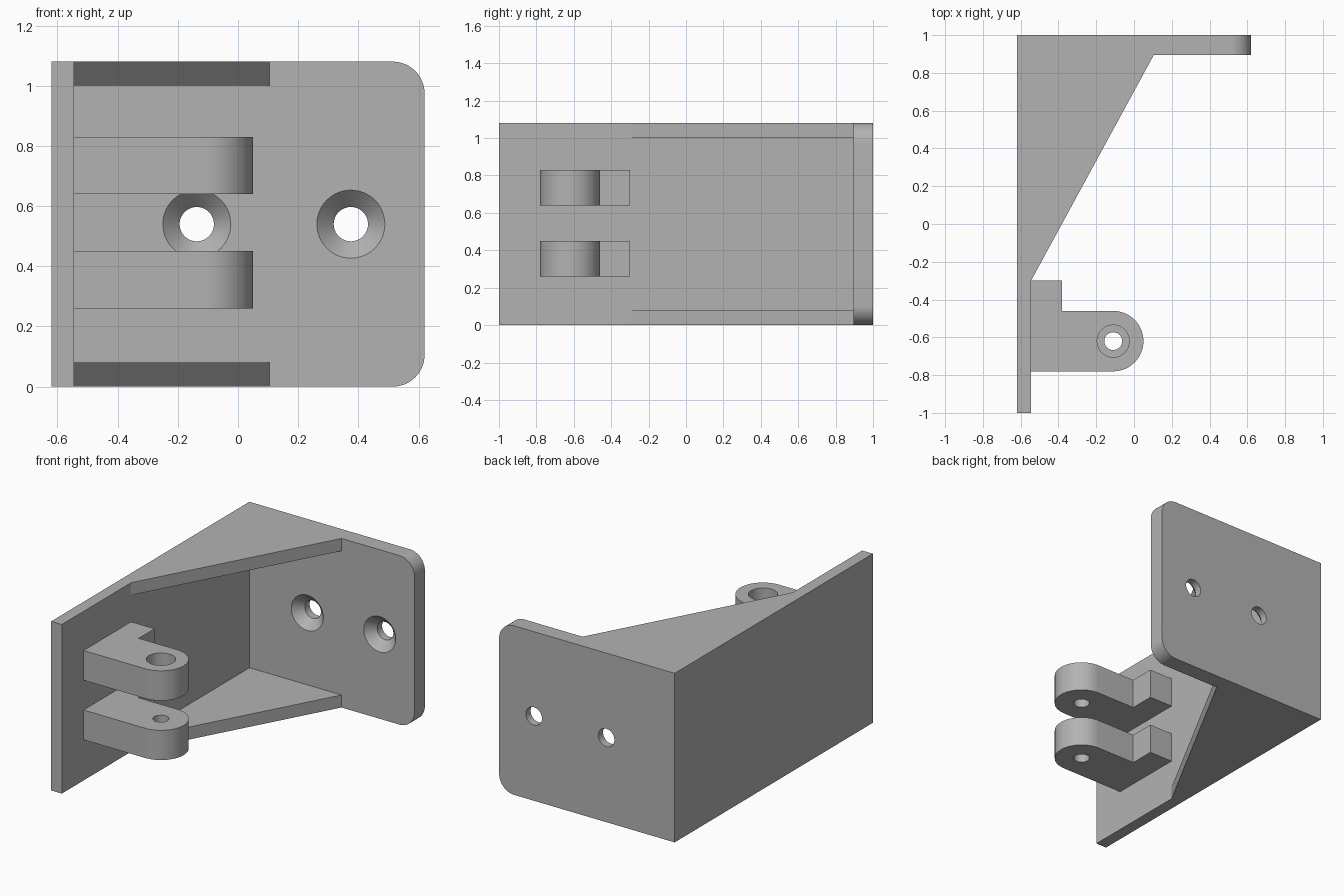
import bpy, bmesh, math
from mathutils import Vector, Matrix

cube = bpy.data.objects.get("Cube")
if cube:
    bpy.data.objects.remove(cube, do_unlink=True)

grey = bpy.data.materials.new("plain grey")
grey.use_nodes = True
grey.diffuse_color = (0.45, 0.45, 0.45, 1)
grey.node_tree.nodes["Principled BSDF"].inputs["Base Color"].default_value = grey.diffuse_color


def add_object(name, bm):
    bmesh.ops.recalc_face_normals(bm, faces=bm.faces)
    mesh = bpy.data.meshes.new(name)
    bm.to_mesh(mesh)
    bm.free()
    mesh.materials.append(grey)
    obj = bpy.data.objects.new(name, mesh)
    bpy.context.collection.objects.link(obj)
    return obj


def prism(outline, z0, z1):
    """Extrude an xy outline between two heights."""
    bm = bmesh.new()
    face = bm.faces.new([bm.verts.new((x, y, z0)) for x, y in outline])
    side = bmesh.ops.extrude_face_region(bm, geom=[face])["geom"]
    top = [v for v in side if isinstance(v, bmesh.types.BMVert)]
    bmesh.ops.translate(bm, verts=top, vec=(0, 0, z1 - z0))
    return bm


def lathe_cutter(name, steps, matrix):
    """Round cutter from (radius, height) steps along its axis."""
    bm = bmesh.new()
    n = 64
    rings = [[bm.verts.new((r * math.cos(math.tau * i / n), r * math.sin(math.tau * i / n), h))
              for i in range(n)] for r, h in steps]
    for a, b in zip(rings, rings[1:]):
        for i in range(n):
            j = (i + 1) % n
            bm.faces.new((a[i], a[j], b[j], b[i]))
    bm.faces.new(rings[0])
    bm.faces.new(rings[-1])
    bm.transform(matrix)
    return add_object(name, bm)


def cut(obj, cutter):
    mod = obj.modifiers.new("cut", 'BOOLEAN')
    mod.operation = 'DIFFERENCE'
    mod.solver = 'EXACT'
    mod.object = cutter
    with bpy.context.temp_override(object=obj, active_object=obj, selected_objects=[obj]):
        bpy.ops.object.modifier_apply(modifier=mod.name)
    bpy.data.objects.remove(cutter, do_unlink=True)


def smooth(obj):
    bpy.ops.object.select_all(action='DESELECT')
    obj.select_set(True)
    bpy.context.view_layer.objects.active = obj
    bpy.ops.object.shade_smooth_by_angle(angle=math.radians(20))


# Bracket: side wall, back plate and gussets as one solid
LEFT, INNER, RIGHT, HEIGHT, PLATE = -0.62, -0.545, 0.62, 1.08, 0.895
bm = prism([(LEFT, -1), (INNER, -1), (INNER, -0.3), (0.105, PLATE),
            (RIGHT, PLATE), (RIGHT, 1), (LEFT, 1)], 0, HEIGHT)
corners = [e for e in bm.edges
           if all(abs(v.co.x - RIGHT) < 1e-4 for v in e.verts)
           and abs(e.verts[0].co.z - e.verts[1].co.z) < 1e-4]
bmesh.ops.bevel(bm, geom=corners, offset=0.106, segments=16, profile=0.5, affect='EDGES')
bracket = add_object("bracket", bm)

# Pocket between the two gussets
cut(bracket, add_object("pocket_cutter", prism(
    [(INNER, -0.5), (0.4, -0.5), (0.4, PLATE), (INNER, PLATE)], 0.08, 1.0)))

# Countersunk screw holes in the back plate
for x in (-0.137, 0.375):
    axis = Matrix.Translation((x, PLATE, HEIGHT / 2)) @ Matrix.Rotation(-math.pi / 2, 4, 'X')
    cut(bracket, lathe_cutter("screw_cutter", [
        (0.133, -0.02), (0.057, 0.056), (0.057, 0.2)], axis))
smooth(bracket)

# Hinge lugs: rounded arm with a square foot on the wall
PIN = Vector((-0.11, -0.62))
R = 0.16
arc = [(PIN.x + R * math.cos(a), PIN.y + R * math.sin(a))
       for a in (math.pi * (i / 32 - 0.5) for i in range(33))]
outline = [(INNER, -0.3), (INNER, PIN.y - R)] + arc + [(-0.38, PIN.y + R), (-0.38, -0.3)]
for name, z, bore in (("lower_lug", 0.26, 0.047), ("upper_lug", 0.64, 0.085)):
    lug = add_object(name, prism(outline, z, z + 0.19))
    steps = [(0.047, -0.1), (0.047, 0.3)]
    if bore > 0.05:
        steps = [(0.047, -0.1), (0.047, 0.09), (bore, 0.09), (bore, 0.3)]
    cut(lug, lathe_cutter("pin_cutter", steps, Matrix.Translation((PIN.x, PIN.y, z))))
    smooth(lug)
